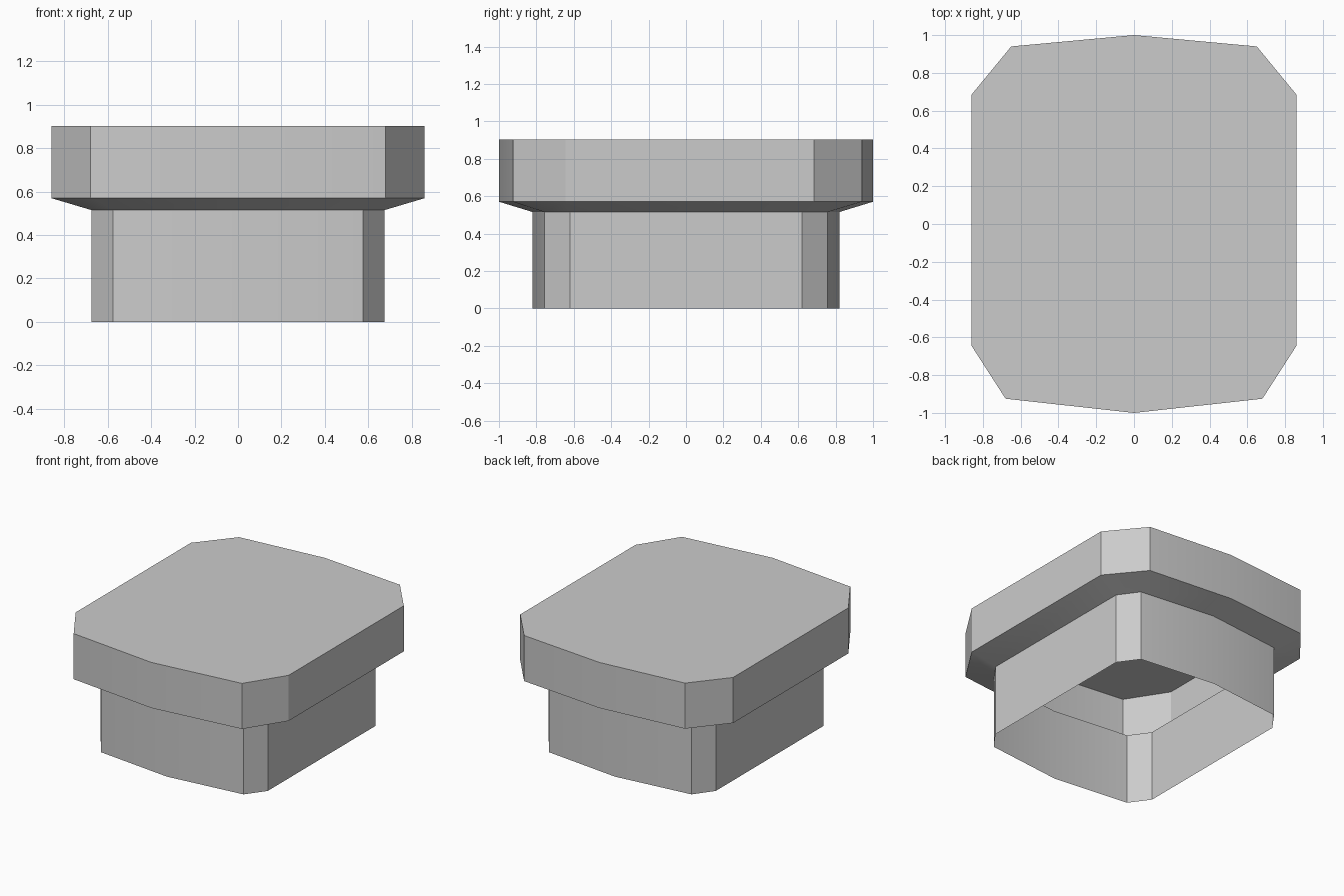
import bpy, bmesh, math

if "Cube" in bpy.data.objects:
    bpy.data.objects.remove(bpy.data.objects["Cube"])

# Half outlines (x >= 0), front centre to back centre
CAP = [(0, -1.0), (0.68, -0.925), (0.86, -0.645), (0.86, 0.685), (0.65, 0.94), (0, 1.0)]
STEM = [(0, -0.82), (0.575, -0.757), (0.675, -0.62), (0.675, 0.62), (0.575, 0.757), (0, 0.82)]


def mirrored(half):
    """Close a half outline across x = 0, counter-clockwise."""
    return half + [(-x, y) for x, y in half[-2:0:-1]]


# One thin shell: open stem, flared shoulder, cap wall, flat lid
bm = bmesh.new()
levels = [(STEM, 0.0), (STEM, 0.515), (CAP, 0.57), (CAP, 0.903)]
rings = [[bm.verts.new((x, y, z)) for x, y in mirrored(half)] for half, z in levels]
for low, high in zip(rings, rings[1:]):
    n = len(low)
    for i in range(n):
        j = (i + 1) % n
        bm.faces.new((low[i], low[j], high[j], high[i]))
bm.faces.new(rings[-1])

mesh = bpy.data.meshes.new("capped_plug")
bm.to_mesh(mesh)
bm.free()
plug = bpy.data.objects.new("capped_plug", mesh)
bpy.context.collection.objects.link(plug)

# Plain grey
grey = bpy.data.materials.new("grey")
grey.diffuse_color = (0.6, 0.6, 0.6, 1)
grey.use_nodes = True
grey.node_tree.nodes["Principled BSDF"].inputs["Base Color"].default_value = grey.diffuse_color
mesh.materials.append(grey)

# Soft bow on the ends, crisp corners
bpy.context.view_layer.objects.active = plug
plug.select_set(True)
bpy.ops.object.shade_smooth_by_angle(angle=math.radians(30))
